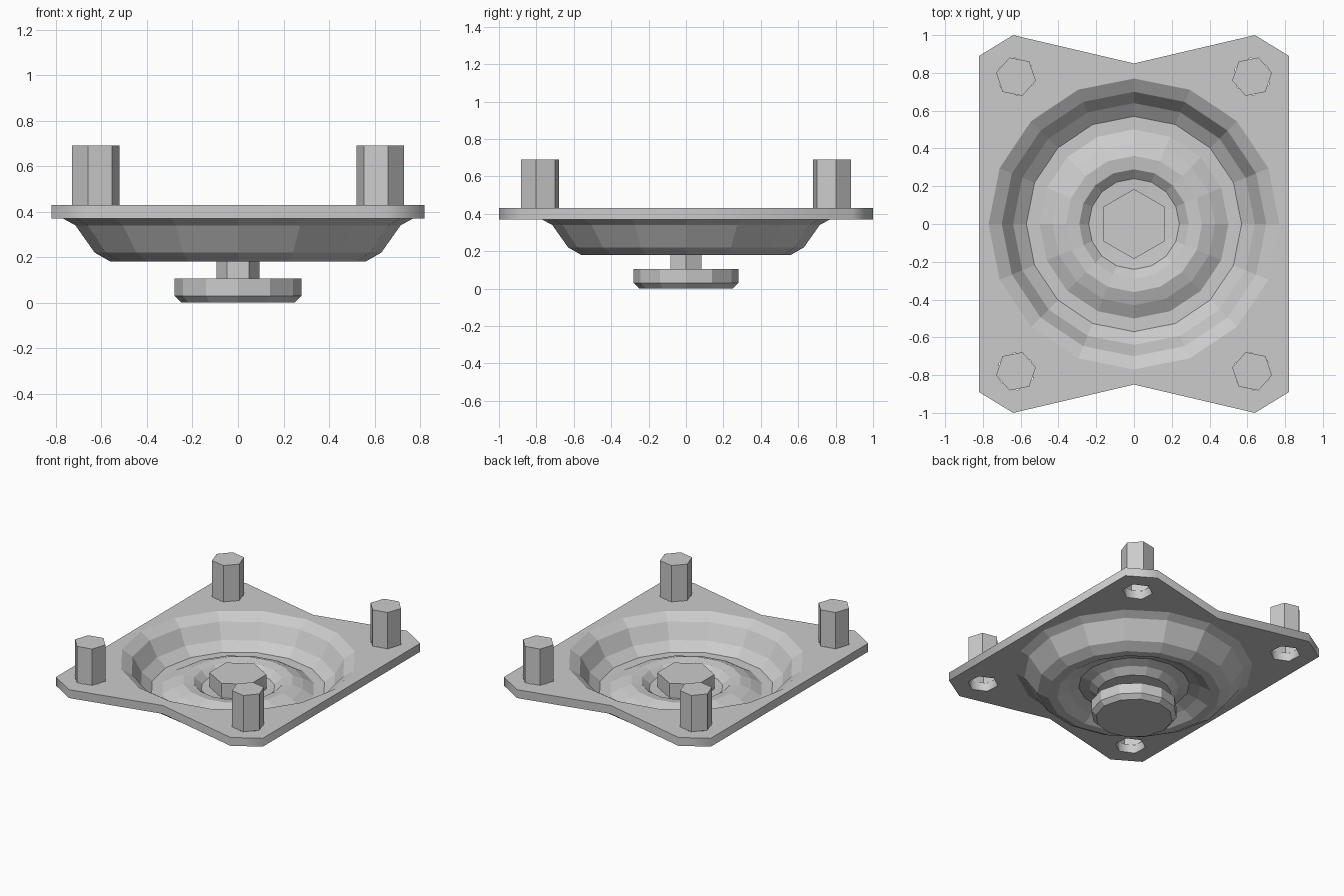
import bpy, bmesh
from math import cos, sin, pi

if "Cube" in bpy.data.objects:
    bpy.data.objects.remove(bpy.data.objects["Cube"])


def ring(r, n, cx=0, cy=0, rot=0):
    return [(cx + r * cos(rot + 2 * pi * i / n), cy + r * sin(rot + 2 * pi * i / n)) for i in range(n)]


def lathe(name, profile, n, rot=0, loc=(0, 0, 0), closed=False, cap_start=True, cap_end=True):
    """Revolve an (r, z) profile around z with n flat sides."""
    bm = bmesh.new()
    rings = [[bm.verts.new((x, y, z)) for x, y in ring(r, n, rot=rot)] for r, z in profile]
    pairs = list(zip(rings, rings[1:])) + ([(rings[-1], rings[0])] if closed else [])
    for a, b in pairs:
        for i in range(n):
            j = (i + 1) % n
            bm.faces.new((a[i], a[j], b[j], b[i]))
    if not closed:
        if cap_start:
            bm.faces.new(rings[0][::-1])
        if cap_end:
            bm.faces.new(rings[-1])
    bmesh.ops.recalc_face_normals(bm, faces=bm.faces)
    me = bpy.data.meshes.new(name)
    bm.to_mesh(me)
    bm.free()
    ob = bpy.data.objects.new(name, me)
    ob.location = loc
    bpy.context.collection.objects.link(ob)
    return ob


SIDES = 16
BOLTS = [(sx * 0.625, sy * 0.78) for sx in (-1, 1) for sy in (-1, 1)]

# Mounting plate: notched outline with a dish opening and bolt holes
quarter = [(0.82, 0.89), (0.64, 1.0)]
outline = quarter + [(0, 0.85)] + [(-x, y) for x, y in quarter[::-1]]
outline += [(-x, -y) for x, y in outline]
loops = [outline, ring(0.77, SIDES)] + [ring(0.1, 6, x, y, 0.6) for x, y in BOLTS]
cu = bpy.data.curves.new("mounting_plate", 'CURVE')
cu.dimensions = '2D'
cu.fill_mode = 'BOTH'
cu.extrude = 0.03
for pts in loops:
    sp = cu.splines.new('POLY')
    sp.points.add(len(pts) - 1)
    for p, (x, y) in zip(sp.points, pts):
        p.co = (x, y, 0, 1)
    sp.use_cyclic_u = True
plate = bpy.data.objects.new("mounting_plate", cu)
plate.location.z = 0.4
bpy.context.collection.objects.link(plate)
bpy.context.view_layer.objects.active = plate
plate.select_set(True)
bpy.ops.object.convert(target='MESH')
plate.data.shade_flat()

# Corrugated dish: outer trough, raised ring, inner trough
top = [(0.77, 0.43), (0.70, 0.385), (0.64, 0.28), (0.57, 0.225), (0.50, 0.225), (0.43, 0.265),
       (0.36, 0.29), (0.29, 0.28), (0.24, 0.235), (0.09, 0.225)]
under = [(0.09, 0.18), (0.24, 0.185), (0.29, 0.225), (0.36, 0.245), (0.43, 0.22),
         (0.50, 0.18), (0.56, 0.18), (0.63, 0.22), (0.715, 0.34), (0.77, 0.37)]
lathe("dish", top + under, SIDES, closed=True)

# Centre nut, neck and foot below it
lathe("centre_nut", [(0.185, 0.21), (0.185, 0.335)], 6, rot=pi / 2)
lathe("neck", [(0.095, 0.09), (0.095, 0.22)], 6)
lathe("foot", [(0.25, 0.0), (0.28, 0.03), (0.28, 0.105)], 12)

# Corner studs standing over the bolt holes, open underneath
for k, (x, y) in enumerate(BOLTS):
    lathe(f"corner_stud_{k + 1}", [(0.107, 0.43), (0.107, 0.69)], 6, rot=0.2 if x * y > 0 else -0.2,
          loc=(x, y, 0), cap_start=False)
